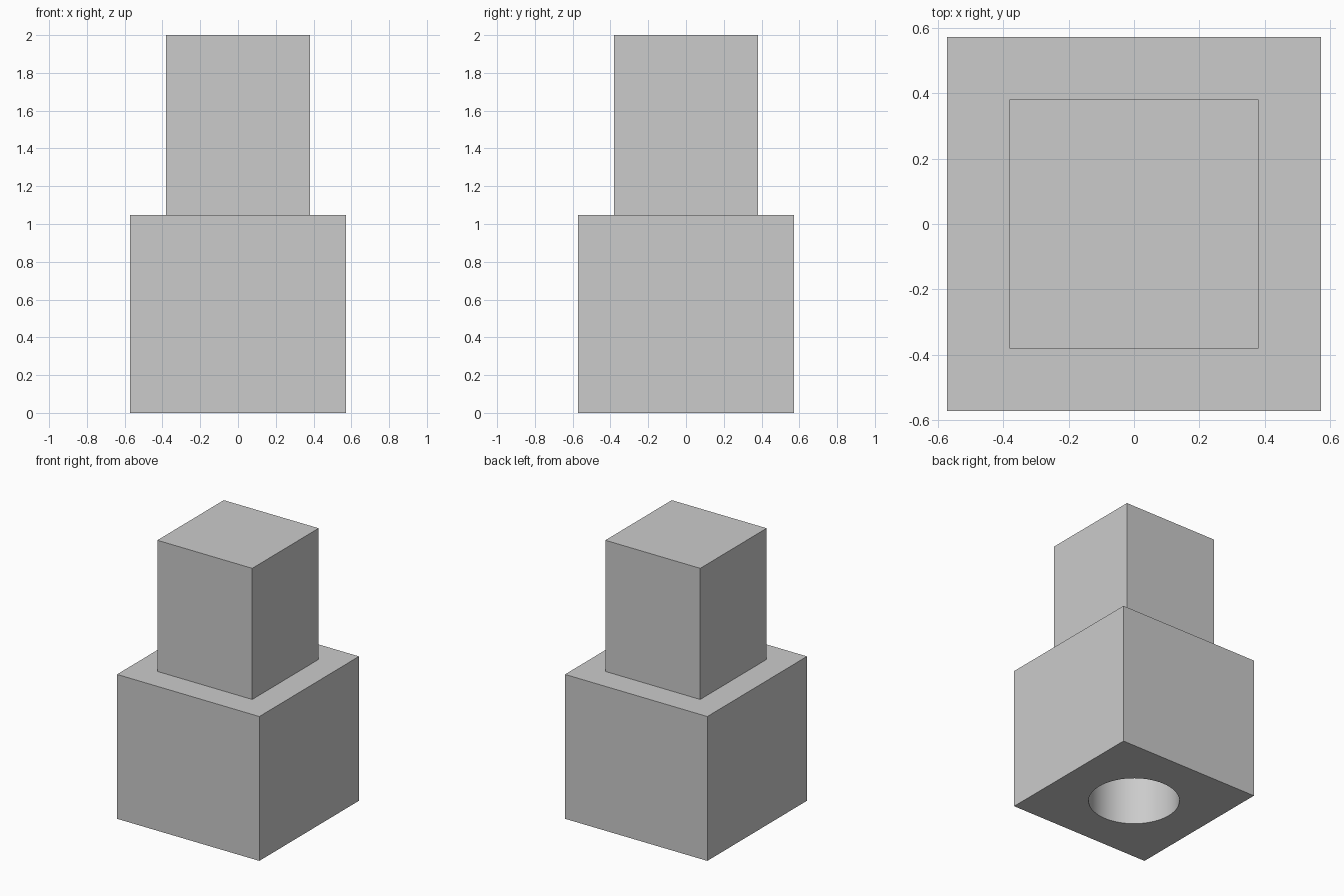
import bpy
import bmesh
import math

BASE_WIDTH, BASE_HEIGHT = 1.143, 1.048
TOP_WIDTH, TOTAL_HEIGHT = 0.762, 2.0
HOLE_RADIUS, HOLE_DEPTH = 0.305, 1.048

default_cube = bpy.data.objects.get("Cube")
if default_cube:
    bpy.data.objects.remove(default_cube, do_unlink=True)

grey = bpy.data.materials.new("mid_grey")
grey.use_nodes = True
grey.diffuse_color = (0.6, 0.6, 0.6, 1)
grey.node_tree.nodes["Principled BSDF"].inputs["Base Color"].default_value = (0.6, 0.6, 0.6, 1)


def make_object(name, bm):
    mesh = bpy.data.meshes.new(name)
    bm.normal_update()
    bm.to_mesh(mesh)
    bm.free()
    mesh.materials.append(grey)
    obj = bpy.data.objects.new(name, mesh)
    bpy.context.collection.objects.link(obj)
    return obj


# Stepped block: wide base with a narrower square column raised from its top
bm = bmesh.new()
bmesh.ops.create_cube(bm, size=1)
bmesh.ops.scale(bm, vec=(BASE_WIDTH, BASE_WIDTH, BASE_HEIGHT), verts=bm.verts)
bmesh.ops.translate(bm, vec=(0, 0, BASE_HEIGHT / 2), verts=bm.verts)
top = max(bm.faces, key=lambda f: f.calc_center_median().z)
bmesh.ops.inset_region(bm, faces=[top], thickness=(BASE_WIDTH - TOP_WIDTH) / 2,
                       use_even_offset=True)
column = bmesh.ops.extrude_discrete_faces(bm, faces=[top])["faces"][0]
bmesh.ops.translate(bm, vec=(0, 0, TOTAL_HEIGHT - BASE_HEIGHT), verts=column.verts)
bmesh.ops.recalc_face_normals(bm, faces=bm.faces)
block = make_object("stepped_block", bm)

# Round socket bored up from the underside
bm = bmesh.new()
bmesh.ops.create_cone(bm, cap_ends=True, segments=64, radius1=HOLE_RADIUS,
                      radius2=HOLE_RADIUS, depth=HOLE_DEPTH * 2)
cutter = make_object("socket_cutter", bm)
cutter.hide_render = True

bore = block.modifiers.new("socket", "BOOLEAN")
bore.operation = "DIFFERENCE"
bore.solver = "EXACT"
bore.object = cutter

bpy.ops.object.select_all(action="DESELECT")
block.select_set(True)
bpy.context.view_layer.objects.active = block
bpy.ops.object.modifier_apply(modifier=bore.name)
bpy.data.objects.remove(cutter, do_unlink=True)

# Smooth socket wall, crisp block edges
bpy.ops.object.shade_smooth_by_angle(angle=math.radians(30))
